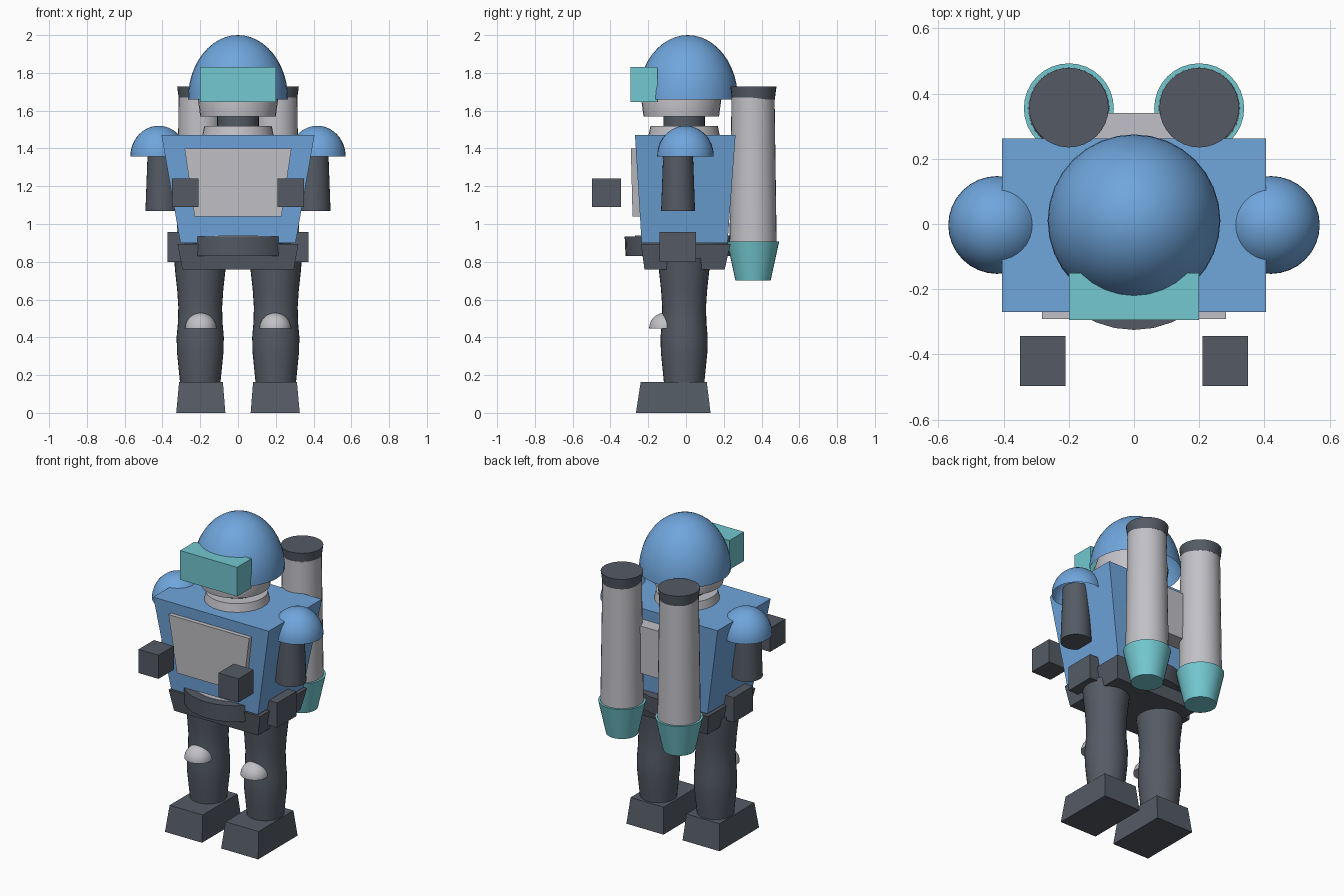
import bpy, bmesh, math
from mathutils import Matrix

if "Cube" in bpy.data.objects:
    bpy.data.objects.remove(bpy.data.objects["Cube"])


def material(name, rgb):
    m = bpy.data.materials.new(name)
    m.use_nodes = True
    m.diffuse_color = (*rgb, 1)
    m.node_tree.nodes["Principled BSDF"].inputs["Base Color"].default_value = (*rgb, 1)
    return m


BLUE = material("armour blue", (0.16, 0.38, 0.72))
TEAL = material("visor teal", (0.17, 0.58, 0.63))
LIGHT = material("light grey", (0.53, 0.53, 0.57))
DARK = material("dark grey", (0.09, 0.105, 0.13))


def finish(bm, name, mat, smooth=False):
    bmesh.ops.recalc_face_normals(bm, faces=bm.faces)
    me = bpy.data.meshes.new(name)
    bm.to_mesh(me)
    bm.free()
    me.materials.append(mat)
    ob = bpy.data.objects.new(name, me)
    bpy.context.collection.objects.link(ob)
    if smooth:
        bpy.ops.object.select_all(action='DESELECT')
        ob.select_set(True)
        bpy.context.view_layer.objects.active = ob
        bpy.ops.object.shade_smooth_by_angle(angle=math.radians(40))
    return ob


def block(name, mat, z0, z1, bottom, top):
    """Tapered box; bottom and top are (x0, x1, y0, y1)."""
    bm = bmesh.new()
    bmesh.ops.create_cube(bm, size=1)
    for v in bm.verts:
        x0, x1, y0, y1 = top if v.co.z > 0 else bottom
        v.co = (x1 if v.co.x > 0 else x0, y1 if v.co.y > 0 else y0,
                z1 if v.co.z > 0 else z0)
    return finish(bm, name, mat)


def lathe(name, mat, x, y, profile, segs=32):
    """Capped solid of revolution from (radius, z) pairs."""
    bm = bmesh.new()
    rings = []
    for r, z in profile:
        rings.append([bm.verts.new((x + r * math.cos(2 * math.pi * i / segs),
                                    y + r * math.sin(2 * math.pi * i / segs), z))
                      for i in range(segs)])
    for a, b in zip(rings, rings[1:]):
        for i in range(segs):
            j = (i + 1) % segs
            bm.faces.new((a[i], a[j], b[j], b[i]))
    bm.faces.new(rings[0][::-1])
    bm.faces.new(rings[-1])
    return finish(bm, name, mat, True)


def dome(name, mat, x, y, z, r, height, is_open=True):
    """Upper half of a sphere, either a shell or closed underneath."""
    bm = bmesh.new()
    bmesh.ops.create_uvsphere(bm, u_segments=32, v_segments=24, radius=1)
    cut = bmesh.ops.bisect_plane(bm, geom=bm.verts[:] + bm.edges[:] + bm.faces[:],
                                 plane_co=(0, 0, 0), plane_no=(0, 0, 1), clear_inner=True)
    if not is_open:
        edges = [e for e in bm.edges if e.is_boundary]
        bmesh.ops.holes_fill(bm, edges=edges, sides=0)
    bm.transform(Matrix.Translation((x, y, z)) @ Matrix.Diagonal((r, r, height, 1)))
    return finish(bm, name, mat, True)


# Head
dome("helmet", BLUE, 0, 0.01, 1.66, 0.265, 0.34)
block("visor", TEAL, 1.645, 1.83, (-0.2, 0.2, -0.295, -0.15), (-0.2, 0.2, -0.295, -0.15))
lathe("head", LIGHT, 0, -0.025, [(0.2, 1.57), (0.215, 1.68), (0.19, 1.76)])
lathe("neck", DARK, 0, -0.01, [(0.11, 1.5), (0.11, 1.6)])
lathe("collar", LIGHT, 0, -0.01, [(0.195, 1.44), (0.178, 1.52)])

# Torso and waist
block("torso", BLUE, 0.9, 1.47, (-0.305, 0.305, -0.235, 0.22), (-0.405, 0.405, -0.27, 0.262))
block("chest_plate", LIGHT, 1.04, 1.4, (-0.23, 0.23, -0.283, -0.2), (-0.283, 0.283, -0.292, -0.2))
block("pelvis", DARK, 0.76, 0.893, (-0.295, 0.295, -0.22, 0.205), (-0.32, 0.32, -0.238, 0.235))
lathe("belt", DARK, 0, -0.02, [(0.3, 0.83), (0.305, 0.935)])
lathe("belt_inset", LIGHT, 0, -0.02, [(0.25, 0.9), (0.25, 0.938)])
block("pack_mount", LIGHT, 1.1, 1.4, (-0.15, 0.15, 0.2, 0.34), (-0.15, 0.15, 0.2, 0.34))

# Paired parts
for side, s in (("left", 1), ("right", -1)):
    def pair_block(name, mat, z0, z1, bottom, top):
        flip = lambda q: (s * q[0], s * q[1], q[2], q[3])
        block(side + "_" + name, mat, z0, z1, flip(bottom), flip(top))

    # Arms
    dome(side + "_shoulder", BLUE, s * 0.42, -0.003, 1.357, 0.15, 0.163)
    lathe(side + "_upper_arm", DARK, s * 0.4, -0.042, [(0.09, 1.07), (0.077, 1.42)])
    hand = (0.21, 0.35, -0.497, -0.343)
    pair_block("hand", DARK, 1.09, 1.24, hand, hand)

    # Legs
    pouch = (0.27, 0.373, -0.14, 0.053)
    pair_block("hip_pouch", DARK, 0.8, 0.957, pouch, pouch)
    lathe(side + "_leg", DARK, s * 0.2, -0.01,
          [(0.105, 0.14), (0.113, 0.22), (0.123, 0.32), (0.125, 0.4), (0.118, 0.48),
           (0.116, 0.56), (0.122, 0.65), (0.133, 0.75), (0.138, 0.82)])
    dome(side + "_knee_pad", LIGHT, s * 0.197, -0.112, 0.447, 0.083, 0.083, False)
    pair_block("foot", DARK, 0, 0.163, (0.067, 0.327, -0.265, 0.13), (0.08, 0.312, -0.24, 0.11))

    # Rocket pack
    lathe(side + "_rocket_tube", LIGHT, s * 0.2, 0.355, [(0.125, 0.89), (0.114, 1.67)])
    lathe(side + "_rocket_cap", DARK, s * 0.2, 0.357, [(0.113, 1.66), (0.122, 1.727)])
    lathe(side + "_rocket_nozzle", TEAL, s * 0.2, 0.355, [(0.093, 0.7), (0.138, 0.907)])
